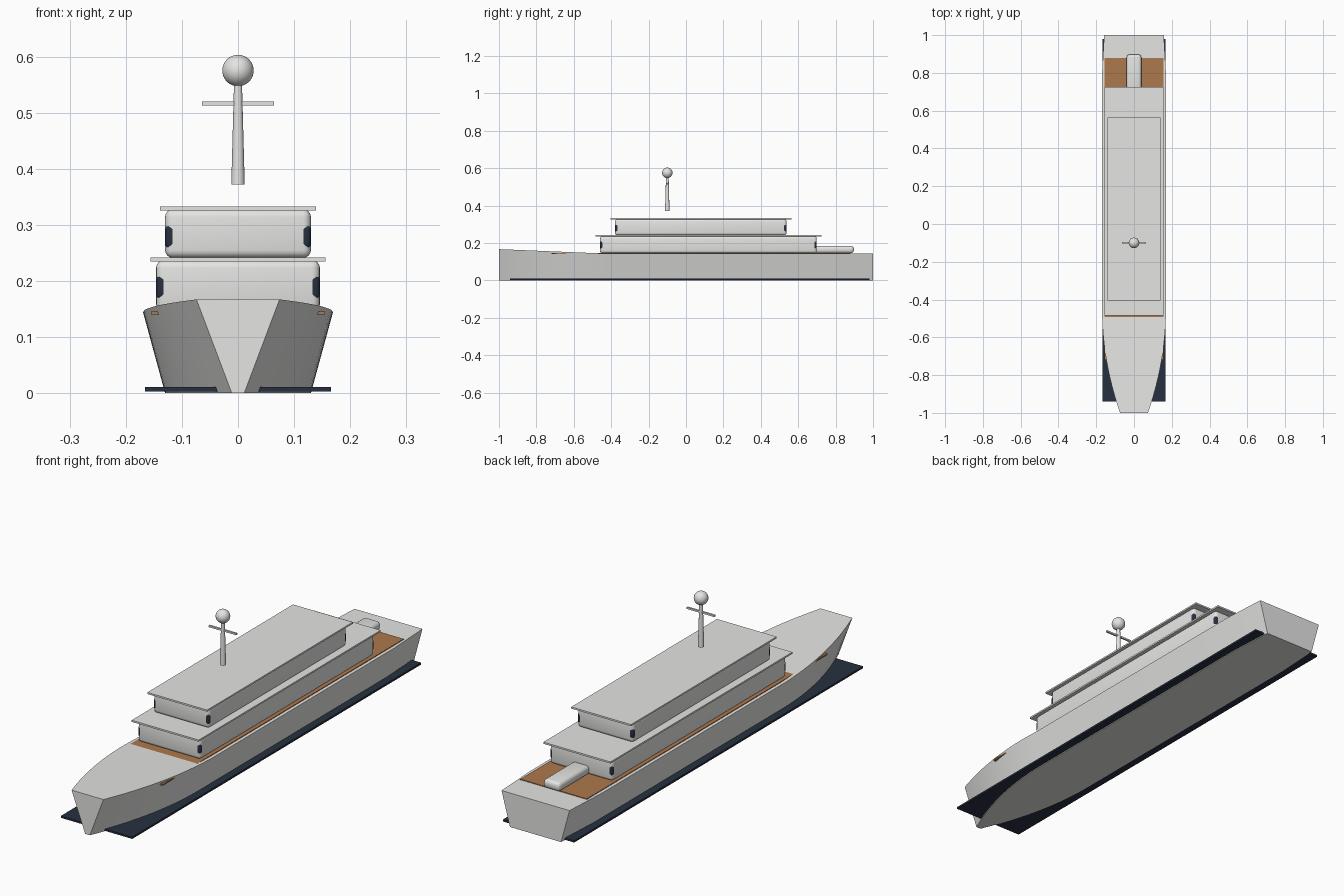
import bpy
import bmesh
from math import radians

default = bpy.data.objects.get("Cube")
if default:
    bpy.data.objects.remove(default, do_unlink=True)


def make_material(name, rgb):
    mat = bpy.data.materials.new(name)
    mat.use_nodes = True
    color = (*rgb, 1)
    mat.diffuse_color = color
    mat.node_tree.nodes["Principled BSDF"].inputs["Base Color"].default_value = color
    return mat


WHITE = make_material("off white paint", (0.78, 0.78, 0.77))
WOOD = make_material("teak wood", (0.42, 0.19, 0.075))
NAVY = make_material("dark navy", (0.02, 0.03, 0.05))


def finish(obj, name, mat, smooth=True):
    obj.name = name
    obj.data.name = name
    obj.data.materials.append(mat)
    if smooth:
        bpy.ops.object.select_all(action="DESELECT")
        obj.select_set(True)
        bpy.context.view_layer.objects.active = obj
        bpy.ops.object.shade_smooth_by_angle(angle=radians(30))
    return obj


def add_mesh(name, bm, mat, smooth=True):
    mesh = bpy.data.meshes.new(name)
    bm.to_mesh(mesh)
    bm.free()
    obj = bpy.data.objects.new(name, mesh)
    bpy.context.collection.objects.link(obj)
    return finish(obj, name, mat, smooth)


def box(name, mat, x, y, z, bevel=0):
    """Box from (min, max) ranges, with optional rounded edges."""
    bm = bmesh.new()
    bmesh.ops.create_cube(bm, size=1)
    for v in bm.verts:
        v.co = [r[0] if c < 0 else r[1] for c, r in zip(v.co, (x, y, z))]
    if bevel:
        bmesh.ops.bevel(bm, geom=bm.edges[:], offset=bevel, segments=4,
                        profile=0.5, affect="EDGES")
    return add_mesh(name, bm, mat, smooth=bool(bevel))


def sym(w):
    return (-w, w)


# Hull: lofted trapezoid sections with a flared, rising bow
def hull_section(y):
    t = min((y + 1) / 0.55, 1)
    ease = 1 - (1 - t) ** 2
    aft = max(0, (y - 0.8) / 0.2)
    rise = max(0, (-0.42 - y) / 0.58)
    top = 0.074 + 0.095 * ease - 0.011 * aft
    bottom = 0.011 + 0.119 * ease - 0.011 * aft
    height = 0.143 + 0.024 * rise
    return [(-bottom, y, 0), (bottom, y, 0), (top, y, height), (-top, y, height)]


def build_hull():
    stations = [-1 + 0.58 * i / 20 for i in range(21)] + [0.2, 0.8, 1]
    bm = bmesh.new()
    rings = [[bm.verts.new(p) for p in hull_section(y)] for y in stations]
    for a, b in zip(rings, rings[1:]):
        for i in range(4):
            j = (i + 1) % 4
            bm.faces.new((a[i], a[j], b[j], b[i]))
    bm.faces.new(rings[0])
    bm.faces.new(rings[-1])
    bmesh.ops.recalc_face_normals(bm, faces=bm.faces[:])
    add_mesh("hull", bm, WHITE)


build_hull()
box("waterline_slab", NAVY, sym(0.166), (-0.94, 0.98), (0.003, 0.011))
box("wood_deck", WOOD, sym(0.155), (-0.72, 0.88), (0.14, 0.146))


# Deckhouses: rounded body, overhanging roof, and a flush window band
# whose tighter corners show at the body's rounded corners
def deckhouse(name, w, y0, y1, z0, z1, roof_w, band):
    inset = 0.0002
    box(name + "_body", WHITE, sym(w), (y0, y1), (z0, z1), bevel=0.014)
    box(name + "_window_band", NAVY, sym(w - inset), (y0 + inset, y1 - inset),
        band, bevel=0.008)
    box(name + "_roof", WHITE, sym(roof_w), (y0 - 0.024, y1 + 0.026),
        (z1 - 0.002, z1 + 0.005))


deckhouse("lower_house", 0.146, -0.46, 0.699, 0.145, 0.237, 0.156, (0.168, 0.21))
deckhouse("upper_house", 0.13, -0.38, 0.538, 0.241, 0.328, 0.139, (0.258, 0.3))

# Rounded locker on the aft deck
box("aft_locker", WHITE, sym(0.039), (0.69, 0.897), (0.146, 0.184), bevel=0.015)

# Mast with crossbar and radar ball
MAST_Y = -0.1
bpy.ops.mesh.primitive_cone_add(vertices=24, radius1=0.012, radius2=0.007,
                                depth=0.185, location=(0, MAST_Y, 0.464))
finish(bpy.context.object, "mast", WHITE)
box("mast_crossbar", WHITE, sym(0.064), (MAST_Y - 0.004, MAST_Y + 0.004), (0.513, 0.52))
bpy.ops.mesh.primitive_uv_sphere_add(segments=32, ring_count=16, radius=0.028,
                                     location=(0, MAST_Y, 0.575))
finish(bpy.context.object, "radar_ball", WHITE)
